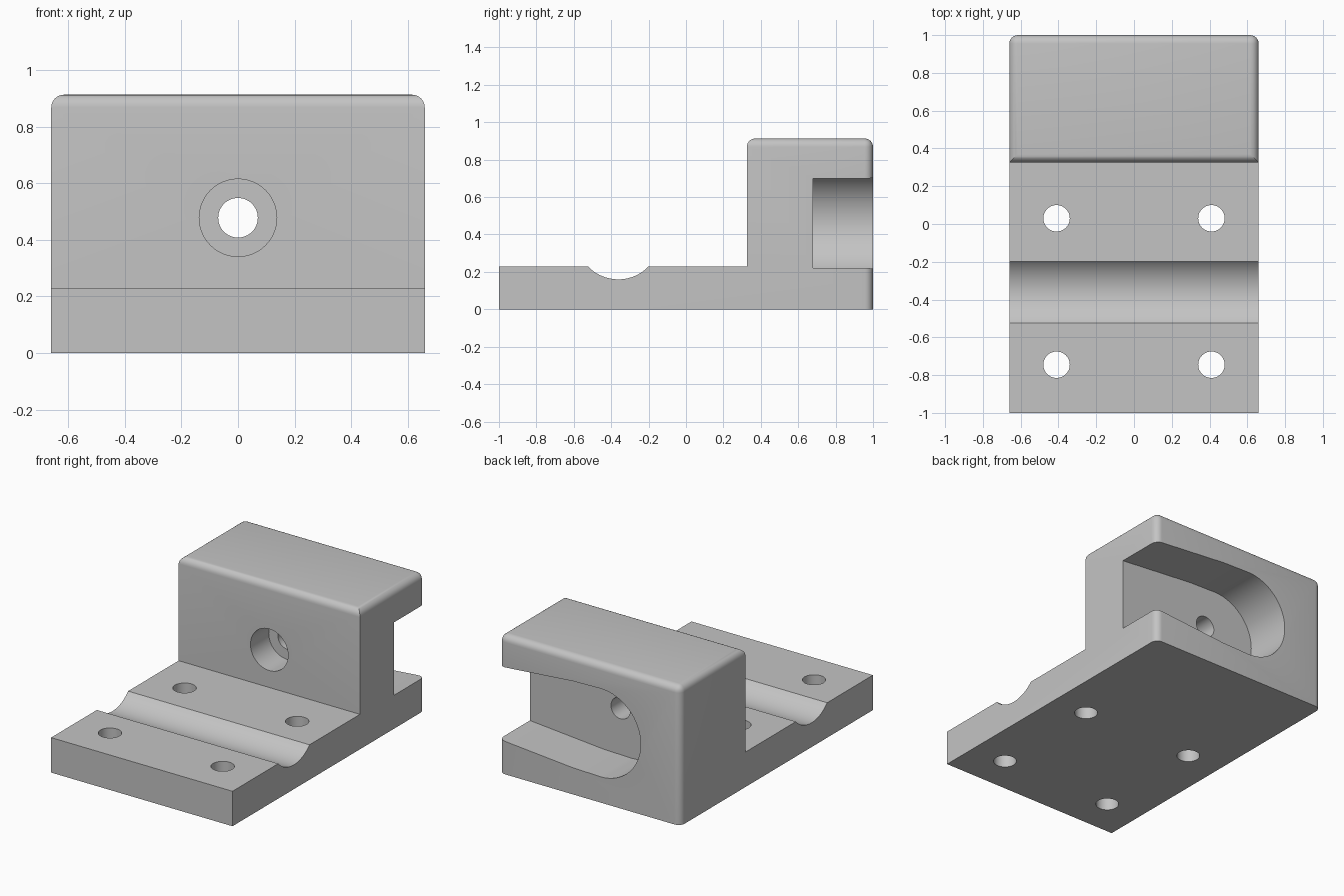
import bpy, bmesh, math
from mathutils import Vector

cube = bpy.data.objects.get("Cube")
if cube:
    bpy.data.objects.remove(cube, do_unlink=True)

HALF_W, BASE_H, TOP_H, STEP_Y, FILLET = 0.66, 0.23, 0.913, 0.325, 0.045

grey = bpy.data.materials.new("light_grey")
grey.use_nodes = True
COLOUR = (0.55, 0.55, 0.55, 1)
grey.diffuse_color = COLOUR
grey.node_tree.nodes["Principled BSDF"].inputs["Base Color"].default_value = COLOUR


def make_object(name, bm):
    bmesh.ops.recalc_face_normals(bm, faces=bm.faces)
    mesh = bpy.data.meshes.new(name)
    bm.to_mesh(mesh)
    bm.free()
    mesh.materials.append(grey)
    obj = bpy.data.objects.new(name, mesh)
    bpy.context.collection.objects.link(obj)
    return obj


def prism(points, direction):
    """Solid made by extruding a closed outline along a direction."""
    bm = bmesh.new()
    face = bm.faces.new([bm.verts.new(p) for p in points])
    new = bmesh.ops.extrude_face_region(bm, geom=[face])["geom"]
    verts = [g for g in new if isinstance(g, bmesh.types.BMVert)]
    bmesh.ops.translate(bm, verts=verts, vec=Vector(direction))
    return bm


def circle(radius, axis, centre, count=48):
    """Ring of points around the given axis letter."""
    ring = []
    for i in range(count):
        a = math.tau * i / count
        u, v = radius * math.cos(a), radius * math.sin(a)
        offset = {"x": (0, u, v), "y": (u, 0, v), "z": (u, v, 0)}[axis]
        ring.append(Vector(centre) + Vector(offset))
    return ring


# Stepped body, with rounded top and rear upright edges
outline = [(-1, 0), (1, 0), (1, TOP_H), (STEP_Y, TOP_H), (STEP_Y, BASE_H), (-1, BASE_H)]
bm = prism([(-HALF_W, y, z) for y, z in outline], (2 * HALF_W, 0, 0))
rounded = [e for e in bm.edges
           if all(v.co.z > TOP_H - 0.01 for v in e.verts)
           or (all(v.co.y > 0.99 for v in e.verts)
               and abs(e.verts[0].co.z - e.verts[1].co.z) > 0.5)]
bmesh.ops.bevel(bm, geom=rounded, offset=FILLET, offset_type="OFFSET",
                segments=6, profile=0.5, affect="EDGES")
body = make_object("mounting_block", bm)

cutters = []

# Four screw holes through the base
for x in (-0.41, 0.41):
    for y in (-0.745, 0.03):
        cutters.append(prism(circle(0.07, "z", (x, y, -0.1)), (0, 0, 0.5)))

# Round groove across the base
cutters.append(prism(circle(0.224, "x", (-1, -0.362, 0.384), 96), (2, 0, 0)))

# Through hole with a counterbore in the upright
cutters.append(prism(circle(0.137, "y", (0, STEP_Y - 0.1, 0.478)), (0, 0.29, 0)))
cutters.append(prism(circle(0.07, "y", (0, STEP_Y, 0.478)), (0, 0.5, 0)))

# Rear pocket: round inner end, tapering towards the open side
MID_Z, END_R, END_X = 0.46, 0.29, -0.08
pocket = [(0.8, -0.228), (0.12, -0.285)]
for i in range(33):
    a = -math.pi / 2 - math.pi * i / 32
    pocket.append((END_X + END_R * math.cos(a), END_R * math.sin(a)))
pocket += [(0.12, 0.285), (0.8, 0.228)]
cutters.append(prism([(x, 0.68, MID_Z + z) for x, z in pocket], (0, 0.5, 0)))

# Apply every cut in turn
bpy.context.view_layer.objects.active = body
for bm in cutters:
    cutter = make_object("cutter", bm)
    cutter.hide_render = True
    cut = body.modifiers.new("cut", "BOOLEAN")
    cut.operation, cut.solver, cut.object = "DIFFERENCE", "EXACT", cutter
    bpy.ops.object.modifier_apply(modifier=cut.name)
    bpy.data.objects.remove(cutter, do_unlink=True)

bpy.ops.object.select_all(action="DESELECT")
body.select_set(True)
bpy.ops.object.shade_smooth_by_angle(angle=math.radians(30))
